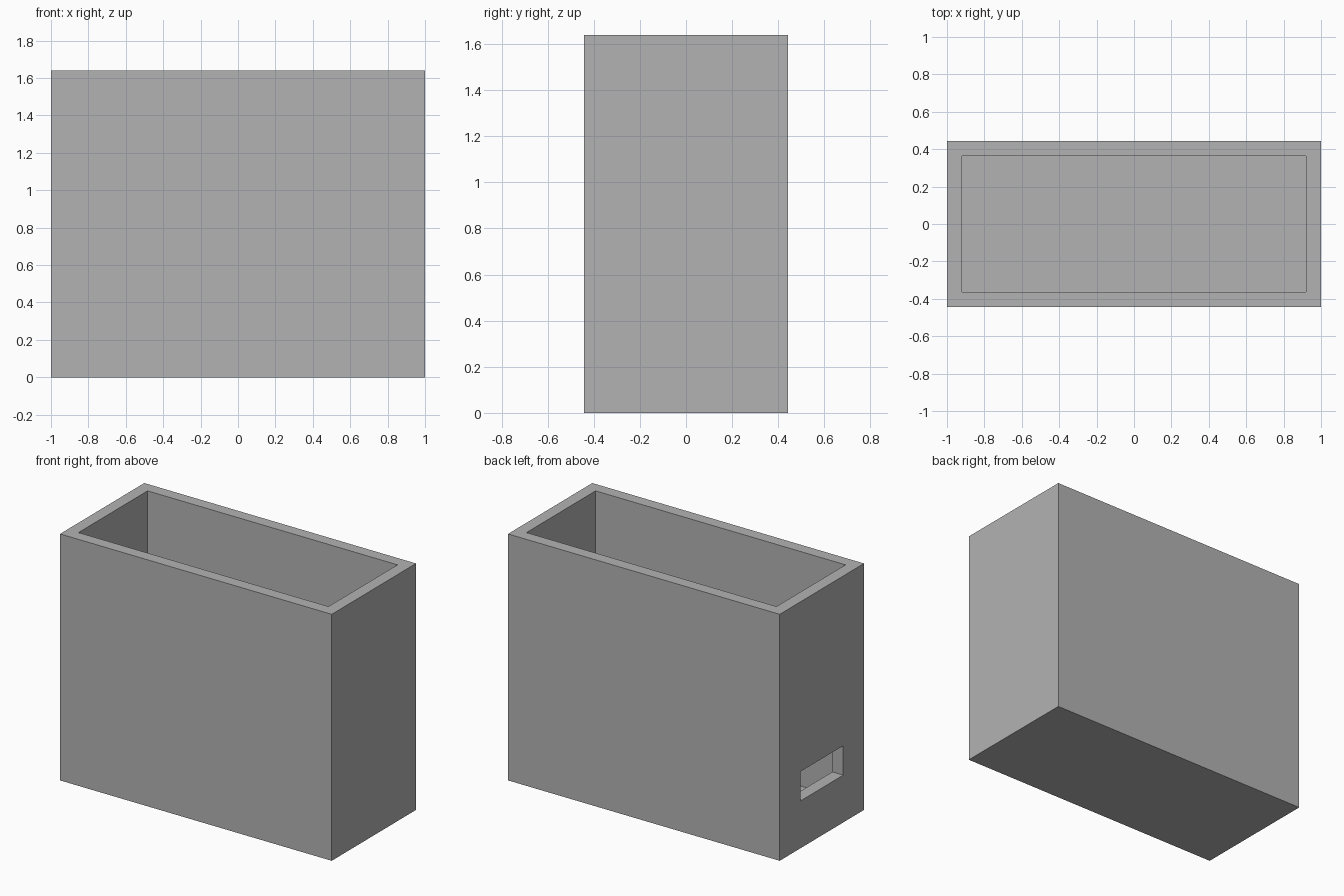
import bpy

default_cube = bpy.data.objects.get("Cube")
if default_cube:
    bpy.data.objects.remove(default_cube, do_unlink=True)

LENGTH, DEPTH, HEIGHT, WALL = 2.0, 0.886, 1.64, 0.08

# Plain grey material
grey = bpy.data.materials.new("plain_grey")
grey.use_nodes = True
colour = (0.45, 0.45, 0.45, 1)
grey.diffuse_color = colour
grey.node_tree.nodes["Principled BSDF"].inputs["Base Color"].default_value = colour


def block(name, low, high):
    """Axis-aligned box between two corners."""
    centre = [(a + b) / 2 for a, b in zip(low, high)]
    bpy.ops.mesh.primitive_cube_add(size=1, location=centre)
    obj = bpy.context.object
    obj.name = name
    obj.scale = [b - a for a, b in zip(low, high)]
    bpy.ops.object.transform_apply(location=True, rotation=False, scale=True)
    obj.data.materials.append(grey)
    return obj


def cut(target, cutter):
    """Subtract the cutter from the target, then discard it."""
    cutter.hide_render = True
    mod = target.modifiers.new(cutter.name, "BOOLEAN")
    mod.operation = "DIFFERENCE"
    mod.solver = "EXACT"
    mod.object = cutter
    bpy.context.view_layer.objects.active = target
    bpy.ops.object.modifier_apply(modifier=mod.name)
    bpy.data.objects.remove(cutter, do_unlink=True)


x, y = LENGTH / 2, DEPTH / 2

# Outer body
box = block("open_box", (-x, -y, 0), (x, y, HEIGHT))

# Hollow interior, open at the top
cut(box, block("cavity", (WALL - x, WALL - y, WALL), (x - WALL, y - WALL, HEIGHT + 0.2)))

# Rectangular slot through the end wall
cut(box, block("end_slot", (-x - 0.1, -0.225, 0.315), (-x + 2 * WALL, 0.225, 0.51)))
